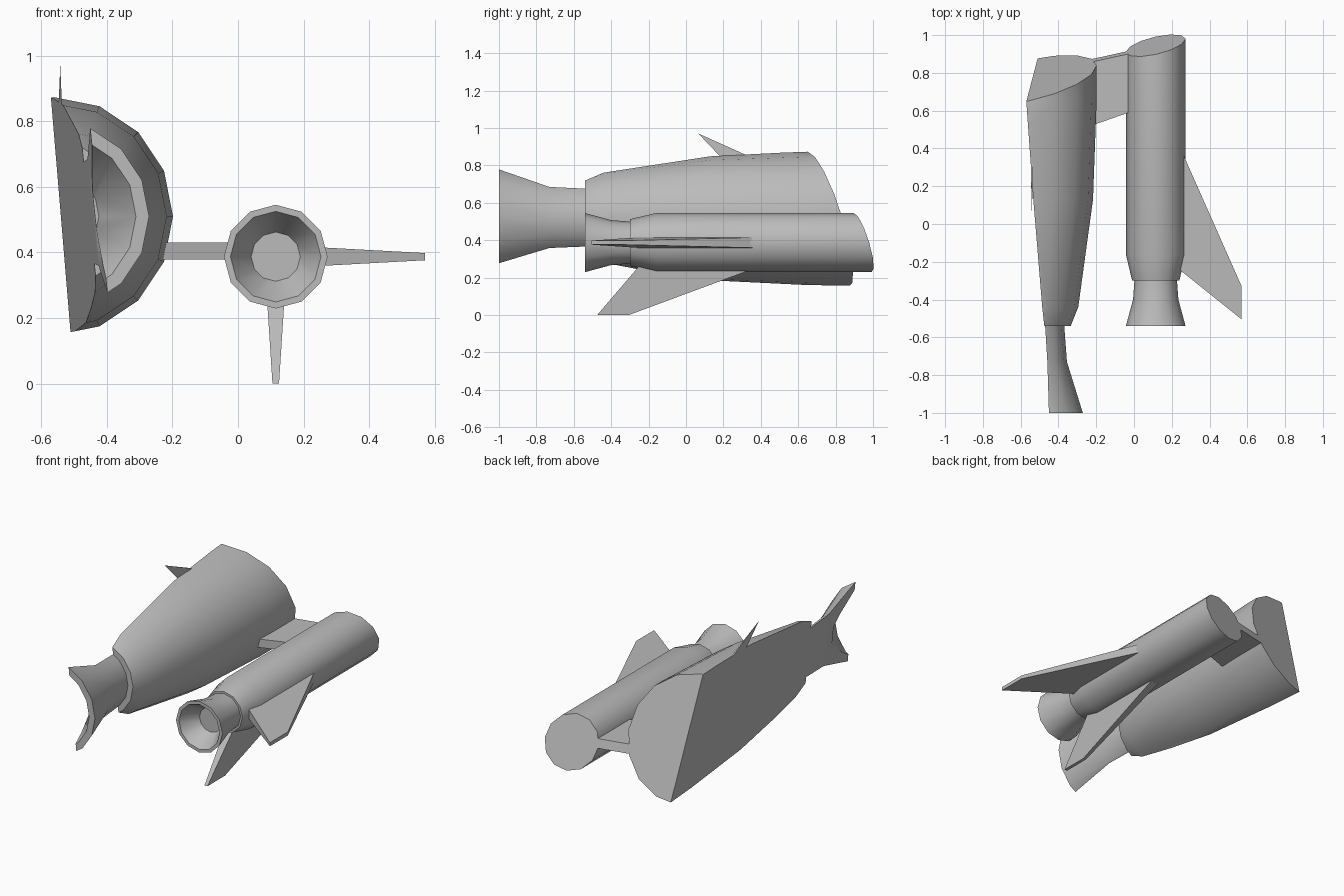
import bpy, bmesh, math
from mathutils import Vector

if "Cube" in bpy.data.objects:
    bpy.data.objects.remove(bpy.data.objects["Cube"])

gray = bpy.data.materials.new("light gray")
gray.diffuse_color = (0.5, 0.5, 0.5, 1)
gray.use_nodes = True
gray.node_tree.nodes["Principled BSDF"].inputs["Base Color"].default_value = gray.diffuse_color

# Oblique plane across the front ends, and the lengthwise plane slicing the main rocket
FRONT = (Vector((0.115, 0.945, 0.387)), Vector((-0.22, 1, 0.30)))
SIDE = (Vector((-0.4356, 0, 0)), Vector((-1, -0.0666, -0.1047)))


def cut(bm, plane):
    """Remove everything beyond the plane and close the section."""
    geom = bm.verts[:] + bm.edges[:] + bm.faces[:]
    res = bmesh.ops.bisect_plane(bm, geom=geom, dist=1e-6, plane_co=plane[0],
                                 plane_no=plane[1].normalized(), clear_outer=True)
    edges = [e for e in res["geom_cut"] if isinstance(e, bmesh.types.BMEdge)]
    bmesh.ops.holes_fill(bm, edges=edges, sides=0)


def finish(name, bm, planes=()):
    bmesh.ops.recalc_face_normals(bm, faces=bm.faces)
    for p in planes:
        cut(bm, p)
    bmesh.ops.recalc_face_normals(bm, faces=bm.faces)
    me = bpy.data.meshes.new(name)
    bm.to_mesh(me)
    bm.free()
    me.materials.append(gray)
    ob = bpy.data.objects.new(name, me)
    bpy.context.collection.objects.link(ob)
    bpy.ops.object.select_all(action='DESELECT')
    ob.select_set(True)
    bpy.context.view_layer.objects.active = ob
    bpy.ops.object.shade_smooth_by_angle(angle=math.radians(35))
    return ob


def loft(name, rings, planes=()):
    """Skin a list of equal-length point rings and cap both ends."""
    bm = bmesh.new()
    vs = [[bm.verts.new(p) for p in r] for r in rings]
    n = len(vs[0])
    for a, b in zip(vs, vs[1:]):
        for i in range(n):
            j = (i + 1) % n
            bm.faces.new((a[i], a[j], b[j], b[i]))
    bm.faces.new(vs[0])
    bm.faces.new(vs[-1])
    return finish(name, bm, planes)


def lathe(name, cx, cz, n, profile, planes=()):
    """Revolve (y, radius) pairs round an axis along y."""
    ang = [2 * math.pi * i / n for i in range(n)]
    loft(name, [[(cx + r * math.cos(a), y, cz + r * math.sin(a)) for a in ang]
                for y, r in profile], planes)


def fin(name, place, root, tip, planes=()):
    """Tapered fin; root and tip are (height, front y, rear y, half thickness)."""
    loft(name, [[place(h, y, t) for y, t in ((f, w), (f, -w), (b, -w), (b, w))]
                for h, f, b, w in (root, tip)], planes)


# Main rocket, sliced lengthwise
MX, MZ = -0.561, 0.51
lathe("main_body", MX, MZ, 16,
      [(-0.54, 0.226), (-0.44, 0.266), (0.13, 0.344), (0.65, 0.363), (1.2, 0.363)],
      (FRONT, SIDE))
lathe("main_nozzle", MX, MZ, 16,
      [(-0.53, 0.191), (-0.73, 0.206), (-1.0, 0.29), (-1.0, 0.25), (-0.8, 0.137)],
      (SIDE,))

# Side booster
BX, BZ = 0.115, 0.387
lathe("booster_body", BX, BZ, 12,
      [(-0.30, 0.125), (-0.16, 0.158), (1.2, 0.158)], (FRONT,))
lathe("booster_nozzle", BX, BZ, 12,
      [(-0.29, 0.112), (-0.40, 0.12), (-0.54, 0.158), (-0.54, 0.138), (-0.43, 0.075)])

# Booster fins, rooted slightly inside the body
fin("booster_side_fin", lambda h, y, t: (h, y, BZ + t),
    (0.22, 0.46, -0.225, 0.030), (0.57, -0.33, -0.505, 0.011))
fin("booster_lower_fin", lambda h, y, t: (BX + t, y, h),
    (0.28, 0.45, -0.235, 0.028), (0.0, -0.305, -0.475, 0.010))

# Remaining sliver of the main rocket's top fin
fin("main_top_fin", lambda h, y, t: (MX + t, y, h),
    (0.82, 0.40, -0.30, 0.0256), (1.045, -0.10, -0.35, 0.0164), (SIDE,))

# Strut joining the booster to the main rocket
fin("booster_strut", lambda h, y, t: (h, y, 0.404 + t),
    (-0.27, 1.2, 0.505, 0.026), (0.0, 1.2, 0.60, 0.026), (FRONT,))
